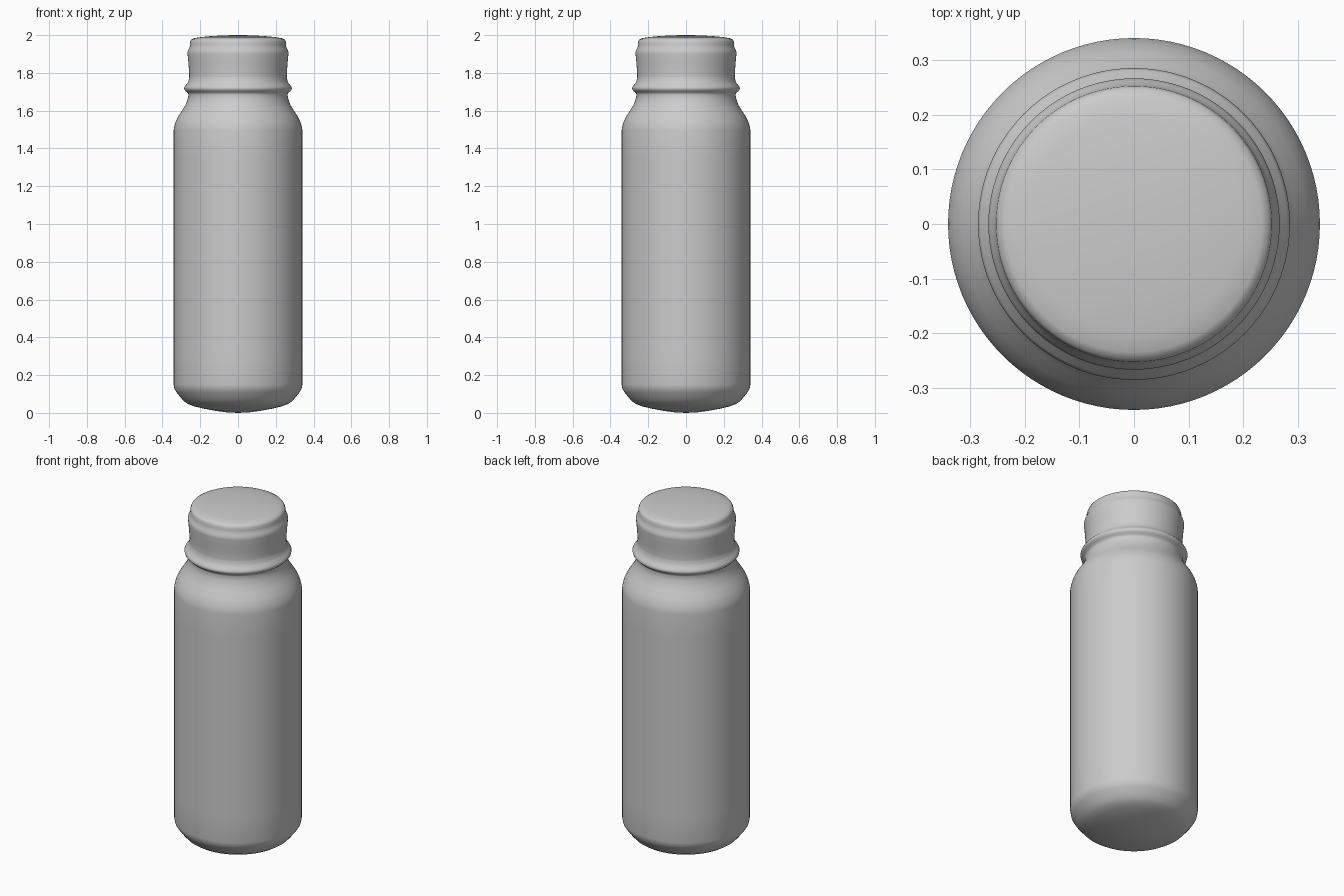
import bpy, bmesh, math

if "Cube" in bpy.data.objects:
    bpy.data.objects.remove(bpy.data.objects["Cube"])

SIDES = 96


def lathe(name, profile, angle=50):
    """Revolve (radius, z) points around the z axis; radius 0 closes an end."""
    bm = bmesh.new()
    rings = []
    for r, z in profile:
        if r == 0:
            rings.append([bm.verts.new((0, 0, z))] * SIDES)
        else:
            rings.append([bm.verts.new((r * math.cos(2 * math.pi * i / SIDES),
                                        r * math.sin(2 * math.pi * i / SIDES), z))
                          for i in range(SIDES)])
    for a, b in zip(rings, rings[1:]):
        for i in range(SIDES):
            j = (i + 1) % SIDES
            corners = list(dict.fromkeys((a[i], a[j], b[j], b[i])))
            bm.faces.new(corners)
    bmesh.ops.recalc_face_normals(bm, faces=bm.faces)
    mesh = bpy.data.meshes.new(name)
    bm.to_mesh(mesh)
    bm.free()
    ob = bpy.data.objects.new(name, mesh)
    bpy.context.collection.objects.link(ob)
    bpy.ops.object.select_all(action='DESELECT')
    ob.select_set(True)
    bpy.context.view_layer.objects.active = ob
    bpy.ops.object.shade_smooth_by_angle(angle=math.radians(angle))
    return ob


# Bottle: domed base, straight wall, shoulder, neck and support ring
lathe("bottle_body", [
    (0, 0.0), (0.06, 0.003), (0.12, 0.011), (0.18, 0.022), (0.23, 0.034),
    (0.265, 0.047), (0.287, 0.062), (0.305, 0.083), (0.325, 0.108),
    (0.337, 0.128), (0.341, 0.15), (0.341, 0.30), (0.341, 1.35),
    (0.341, 1.495), (0.338, 1.515), (0.33, 1.542), (0.315, 1.572),
    (0.295, 1.602), (0.278, 1.63), (0.267, 1.66), (0.262, 1.685),
    (0.265, 1.694), (0.276, 1.702), (0.284, 1.711), (0.286, 1.72),
    (0.281, 1.73), (0.270, 1.742), (0.262, 1.757), (0.259, 1.775),
])

# Cap: slightly flared skirt, stepped rim and gently domed top
lathe("cap", [
    (0.259, 1.775), (0.258, 1.79), (0.260, 1.82), (0.263, 1.86),
    (0.267, 1.90), (0.267, 1.912), (0.262, 1.925), (0.256, 1.937),
    (0.254, 1.95), (0.253, 1.965), (0.248, 1.976), (0.235, 1.983),
    (0.20, 1.989), (0.14, 1.995), (0.07, 1.999), (0, 2.0),
])
